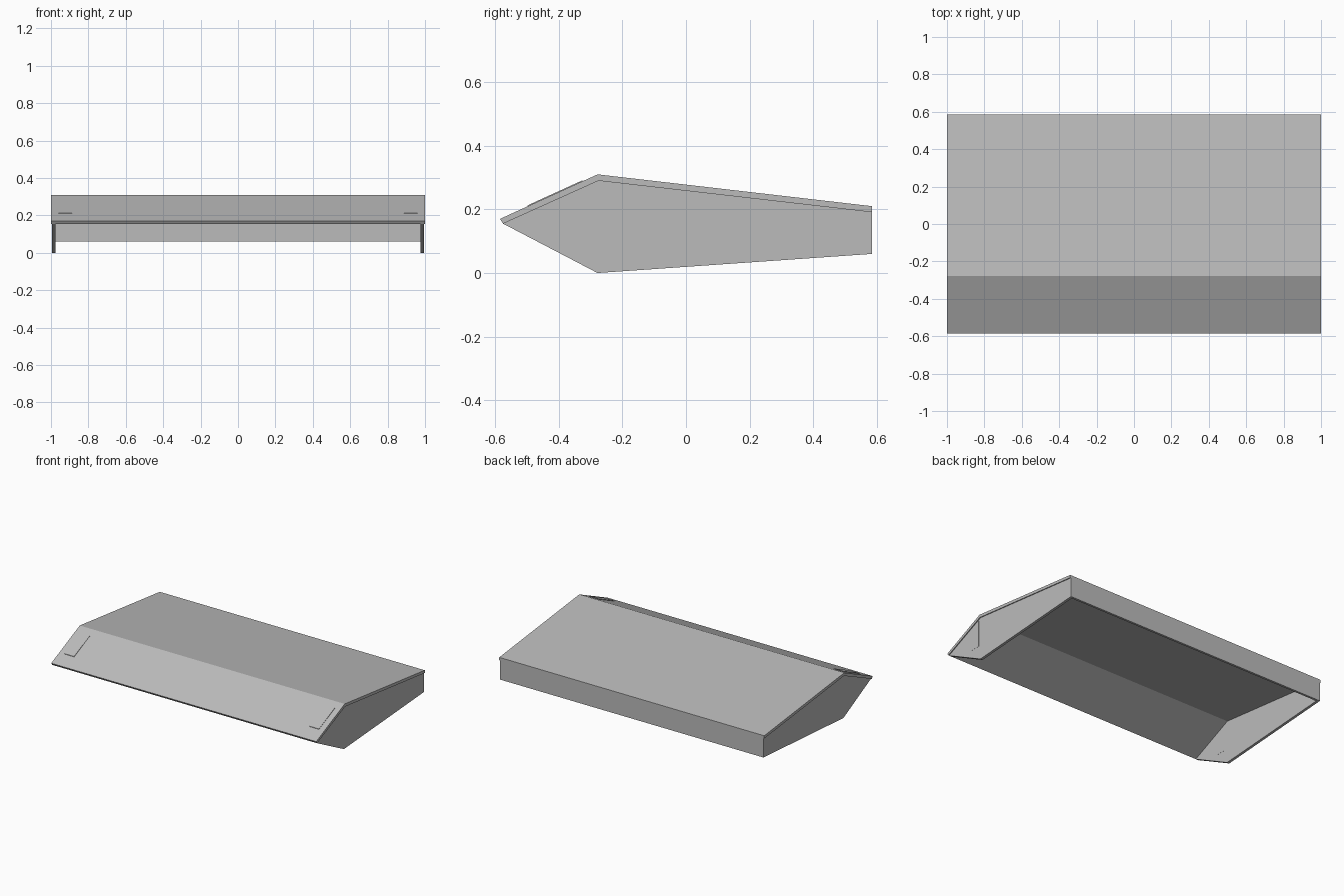
import bpy, bmesh

cube = bpy.data.objects.get("Cube")
if cube:
    bpy.data.objects.remove(cube, do_unlink=True)

grey = bpy.data.materials.new("light_grey")
grey.use_nodes = True
colour = (0.5, 0.5, 0.5, 1)
grey.diffuse_color = colour
shader = next(n for n in grey.node_tree.nodes if n.type == 'BSDF_PRINCIPLED')
shader.inputs["Base Color"].default_value = colour


def extrude_profile(name, profile, x0, x1):
    """Sweep a closed (y, z) outline along x."""
    bm = bmesh.new()
    face = bm.faces.new([bm.verts.new((x0, y, z)) for y, z in profile])
    swept = bmesh.ops.extrude_face_region(bm, geom=[face])["geom"]
    moved = [v for v in swept if isinstance(v, bmesh.types.BMVert)]
    bmesh.ops.translate(bm, vec=(x1 - x0, 0, 0), verts=moved)
    bmesh.ops.recalc_face_normals(bm, faces=bm.faces)
    mesh = bpy.data.meshes.new(name)
    bm.to_mesh(mesh)
    bm.free()
    mesh.materials.append(grey)
    obj = bpy.data.objects.new(name, mesh)
    bpy.context.collection.objects.link(obj)
    return obj


def slope(y):
    """Height of the sloping front's outer surface."""
    return 0.17 + (y + 0.585) * 0.14 / 0.307


# Bent lid: front slope and long rear slope
front_low, ridge_low, back_low = (-0.575, 0.155), (-0.275, 0.29), (0.585, 0.191)
extrude_profile("lid_front", [(-0.585, 0.17), (-0.278, 0.31),
                              ridge_low, front_low], -1, 1)
extrude_profile("lid_top", [(-0.278, 0.31), (0.585, 0.21),
                            back_low, ridge_low], -1, 1)

# Back wall
extrude_profile("back_wall", [(0.57, 0.06), (0.585, 0.06),
                              back_low, (0.57, 0.193)], -0.978, 0.978)

side = [front_low, ridge_low, back_low, (0.585, 0.06), (-0.278, 0)]
y0, y1 = -0.498, -0.326
for label, s in (("left", 1), ("right", -1)):
    # Side wall
    extrude_profile(label + "_side_wall", side, s * 0.976, s * 0.994)
    # Thin square plate on the front slope
    extrude_profile(label + "_front_plate",
                    [(y0, slope(y0)), (y1, slope(y1)),
                     (y1, slope(y1) + 0.003), (y0, slope(y0) + 0.003)],
                    s * 0.888, s * 0.96)
    # Thin bracket plate through the side wall
    extrude_profile(label + "_side_plate",
                    [(-0.365, 0.095), (-0.292, 0.095),
                     (-0.292, 0.275), (-0.365, 0.245)], s * 0.975, s * 0.995)
